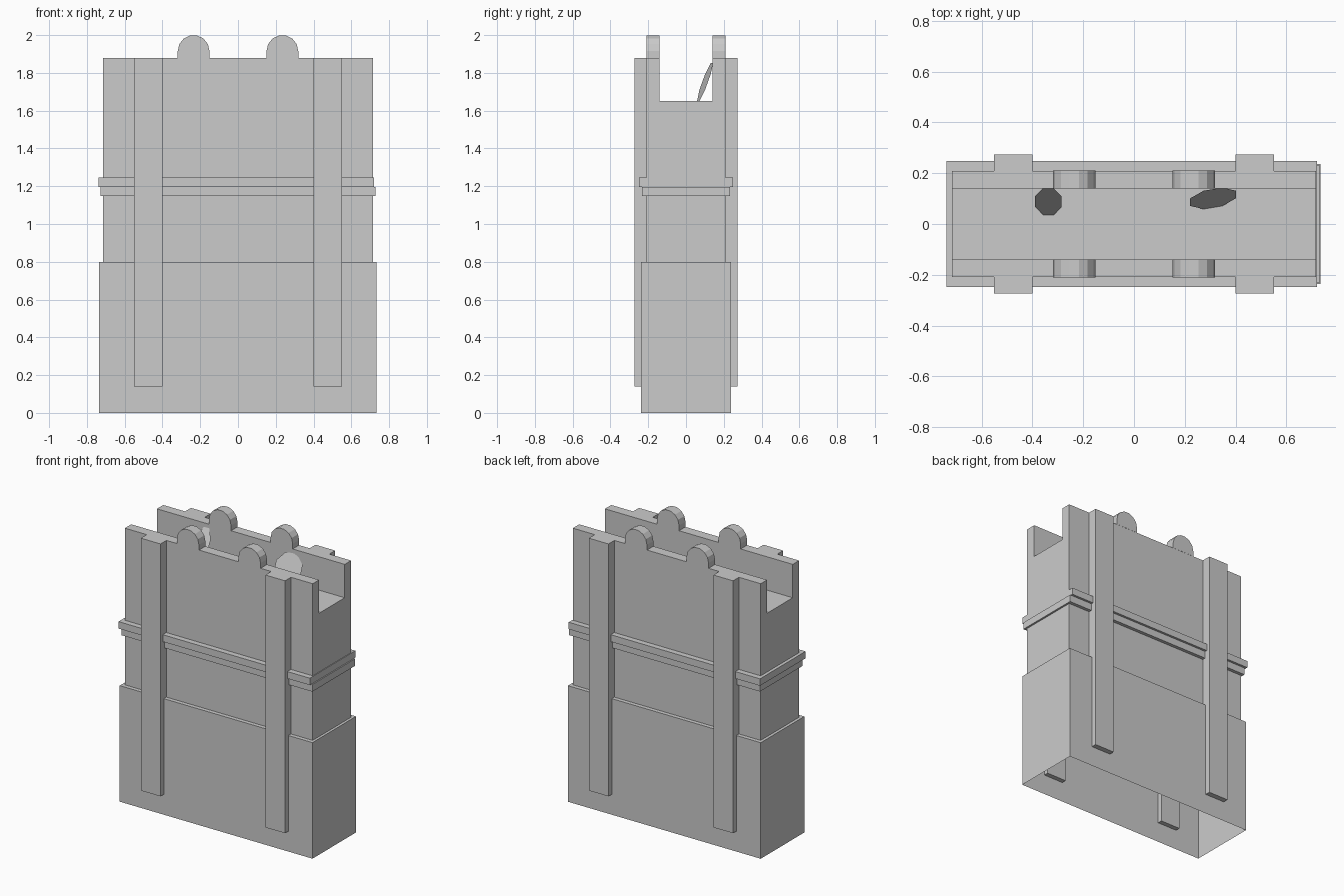
import bpy, math

if "Cube" in bpy.data.objects:
    bpy.data.objects.remove(bpy.data.objects["Cube"])


def make(name, verts, faces):
    me = bpy.data.meshes.new(name)
    me.from_pydata(verts, [], faces)
    me.update()
    ob = bpy.data.objects.new(name, me)
    bpy.context.collection.objects.link(ob)
    return ob


def box(name, x0, x1, y0, y1, z0, z1):
    v = [(x, y, z) for z in (z0, z1) for x, y in ((x0, y0), (x1, y0), (x1, y1), (x0, y1))]
    f = [(3, 2, 1, 0), (4, 5, 6, 7)] + [(i, (i + 1) % 4, (i + 1) % 4 + 4, i + 4) for i in range(4)]
    return make(name, v, f)


def stack(name, rings, closed=False):
    """Skin a series of rectangles (x0, x1, y, z) into side walls and ledges."""
    v = [p for x0, x1, y, z in rings
         for p in ((x0, -y, z), (x1, -y, z), (x1, y, z), (x0, y, z))]
    n = len(rings)
    f = [(4 * r + i, 4 * r + (i + 1) % 4, 4 * ((r + 1) % n) + (i + 1) % 4, 4 * ((r + 1) % n) + i)
         for r in range(n if closed else n - 1) for i in range(4)]
    return make(name, v, f)


BX, BY = 0.716, 0.209   # upper body half size
CY, FLOOR, TOP = 0.14, 1.65, 1.88

# open-bottomed lower case with ledge, and upper case up to the channel floor
stack("case", [(-0.736, 0.734, 0.237, 0), (-0.736, 0.734, 0.237, 0.8),
               (-BX, BX, BY, 0.8), (-BX, BX, BY, FLOOR)])

# channel floor and the two rails: one strip profile along x, plus rail ends
prof = [(-BY, FLOOR), (-BY, TOP), (-CY, TOP), (-CY, FLOOR),
        (CY, FLOOR), (CY, TOP), (BY, TOP), (BY, FLOOR)]
v = [(-BX, y, z) for y, z in prof] + [(BX, y, z) for y, z in prof]
f = [(i, i + 1, i + 9, i + 8) for i in range(7)]
f += [(3, 2, 1, 0), (7, 6, 5, 4), (8, 9, 10, 11), (12, 13, 14, 15)]
make("top_channel", v, f)

# two stepped bands around the case
for name, x0, x1, y, z0, z1 in (("lower_band", -0.727, 0.729, 0.232, 1.148, 1.197),
                                ("upper_band", -0.738, 0.721, 0.248, 1.197, 1.245)):
    stack(name, [(-BX, BX, BY, z0), (x0, x1, y, z0), (x0, x1, y, z1), (-BX, BX, BY, z1)], True)

for sy, side in ((-1, "front"), (1, "back")):
    for sx, hand in ((-1, "left"), (1, "right")):
        # vertical straps
        xs = sorted((sx * 0.40, sx * 0.55))
        ys = sorted((sy * 0.205, sy * 0.273))
        box(f"{side}_{hand}_strap", *xs, *ys, 0.14, TOP)
        # rounded tabs on the rails
        cx, r, seg = sx * 0.235, 0.084, 7
        out = [(cx + r, TOP)]
        out += [(cx + r * math.cos(math.pi * i / seg), 1.916 + r * math.sin(math.pi * i / seg))
                for i in range(seg + 1)]
        out += [(cx - r, TOP)]
        n = len(out)
        ya, yb = sorted((sy * CY, sy * 0.21))
        v = [(x, ya, z) for x, z in out] + [(x, yb, z) for x, z in out]
        f = [tuple(reversed(range(n))), tuple(range(n, 2 * n))]
        f += [(i, i + 1, i + 1 + n, i + n) for i in range(n - 1)]
        ob = make(f"{side}_{hand}_tab", v, f)
        ob.data.flip_normals() if ob.data.polygons[0].normal.y > 0 else None

# small eight-sided flakes leaning on the back rail
for name, cx, w, cy, d, yaw in (("left_flake", -0.337, 0.052, 0.088, 0.052, 0.0),
                                ("right_flake", 0.311, 0.09, 0.101, 0.036, 0.015)):
    v = []
    for i in range(8):
        a = math.tau * (i + 0.5) / 8
        c, s = math.cos(a) / math.cos(math.pi / 8), math.sin(a) / math.cos(math.pi / 8)
        v.append((cx + w * c, cy + d * s + yaw * c, 1.752 + 0.1 * s))
    make(name, v, [tuple(range(8))])
